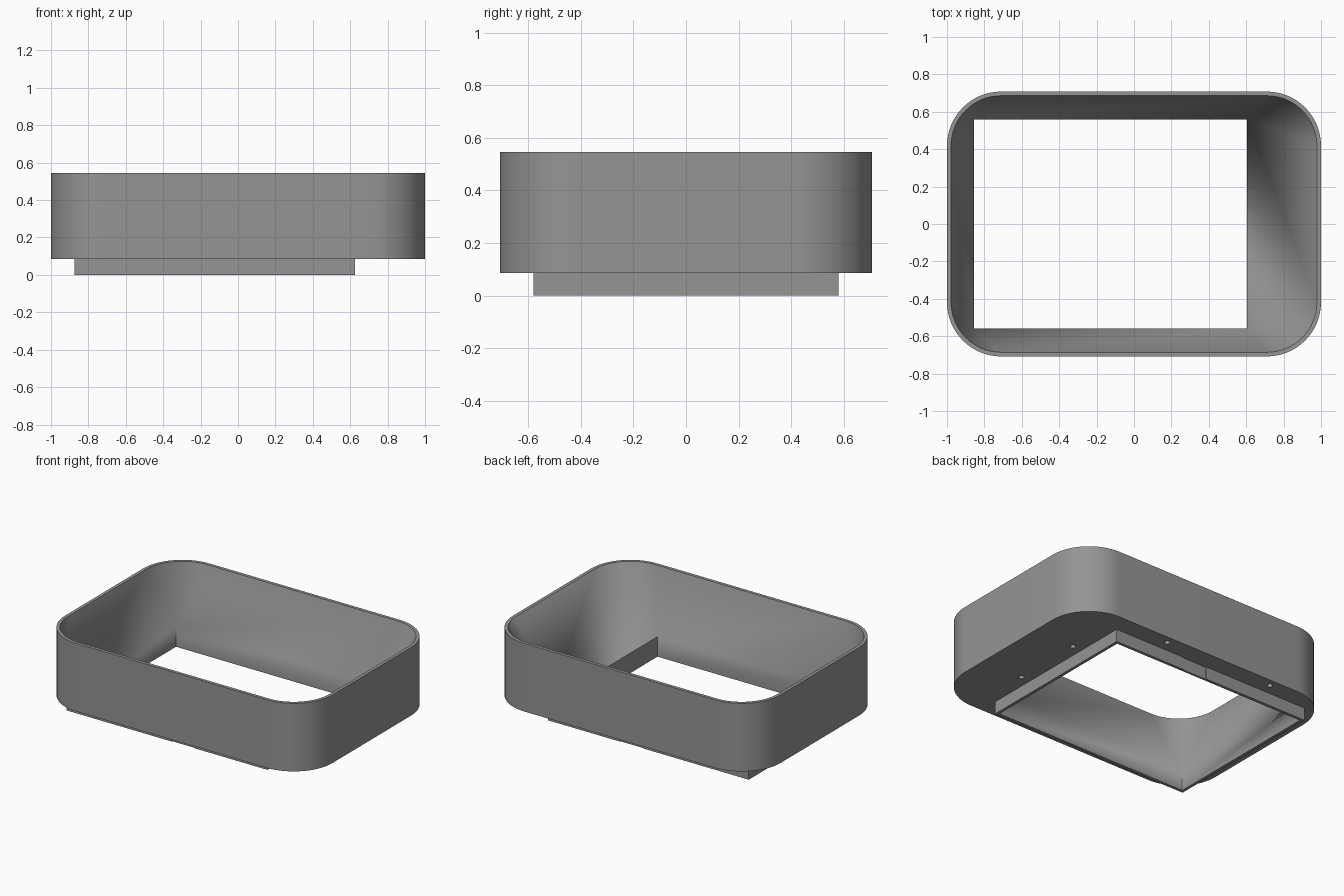
import bpy, bmesh, math
from mathutils import Matrix

if "Cube" in bpy.data.objects:
    bpy.data.objects.remove(bpy.data.objects["Cube"])

ARC = 16            # segments per rounded corner
FLOOR = 0.085       # underside of the body
TOP = 0.545

grey = bpy.data.materials.new("mid grey")
grey.diffuse_color = (0.3, 0.3, 0.3, 1)
grey.use_nodes = True
grey.node_tree.nodes["Principled BSDF"].inputs["Base Color"].default_value = grey.diffuse_color


def ring(bm, x0, x1, y, r, z):
    """Rounded rectangle; r = 0 stacks each corner's points at one spot."""
    corners = ((x1, y, 0), (x0, y, 1), (x0, -y, 2), (x1, -y, 3))
    verts = []
    for cx, cy, q in corners:
        ox = cx - math.copysign(r, cx)
        oy = cy - math.copysign(r, cy)
        for i in range(ARC + 1):
            a = (q + i / ARC) * math.pi / 2
            verts.append(bm.verts.new((ox + r * math.cos(a), oy + r * math.sin(a), z)))
    return verts


def finish(bm, name):
    bmesh.ops.recalc_face_normals(bm, faces=bm.faces)
    me = bpy.data.meshes.new(name)
    bm.to_mesh(me)
    bm.free()
    me.materials.append(grey)
    ob = bpy.data.objects.new(name, me)
    bpy.context.collection.objects.link(ob)
    return ob


# Funnel frame: one closed section swept through rounded and square rings
bm = bmesh.new()
rings = [ring(bm, *p) for p in (
    (-1.0, 1.0, 0.708, 0.29, FLOOR),          # outer wall, bottom
    (-1.0, 1.0, 0.708, 0.29, TOP),            # outer wall, top
    (-0.978, 0.978, 0.686, 0.268, TOP),       # inner lip
    (-0.855, 0.605, 0.56, 0, 0.135),          # foot of the sloping walls
    (-0.855, 0.605, 0.56, 0, 0),              # collar, inside bottom
    (-0.875, 0.625, 0.58, 0, 0),              # collar, outside bottom
    (-0.875, 0.625, 0.58, 0, FLOOR))]         # collar meets the body
for j, a in enumerate(rings):
    b = rings[(j + 1) % len(rings)]
    n = len(a)
    for i in range(n):
        k = (i + 1) % n
        bm.faces.new((a[i], a[k], b[k], b[i]))
bmesh.ops.remove_doubles(bm, verts=bm.verts, dist=1e-5)
frame = finish(bm, "funnel_frame")

# Cutter: screw holes under the ledge and shallow notches in the collar
bm = bmesh.new()
holes = [(x, s * 0.655) for x in (0.285, -0.535) for s in (1, -1)]
holes += [(x, s * 0.245) for x in (0.695, -0.945) for s in (1, -1)]
for x, y in holes:
    bmesh.ops.create_cone(bm, cap_ends=True, segments=20, radius1=0.018, radius2=0.018,
                          depth=0.15, matrix=Matrix.Translation((x, y, 0.105)))
for s in (1, -1):
    bmesh.ops.create_cube(bm, size=1, matrix=Matrix.Translation((-0.002, s * 0.595, 0.0345))
                          @ Matrix.Diagonal((0.176, 0.04, 0.1, 1)))
cutter = finish(bm, "hole_cutter")
cutter.hide_render = True

mod = frame.modifiers.new("holes", "BOOLEAN")
mod.operation = "DIFFERENCE"
mod.solver = "EXACT"
mod.object = cutter
bpy.context.view_layer.objects.active = frame
frame.select_set(True)
cutter.select_set(False)
bpy.ops.object.modifier_apply(modifier=mod.name)
bpy.data.objects.remove(cutter)

bpy.ops.object.shade_smooth_by_angle(angle=math.radians(30))
